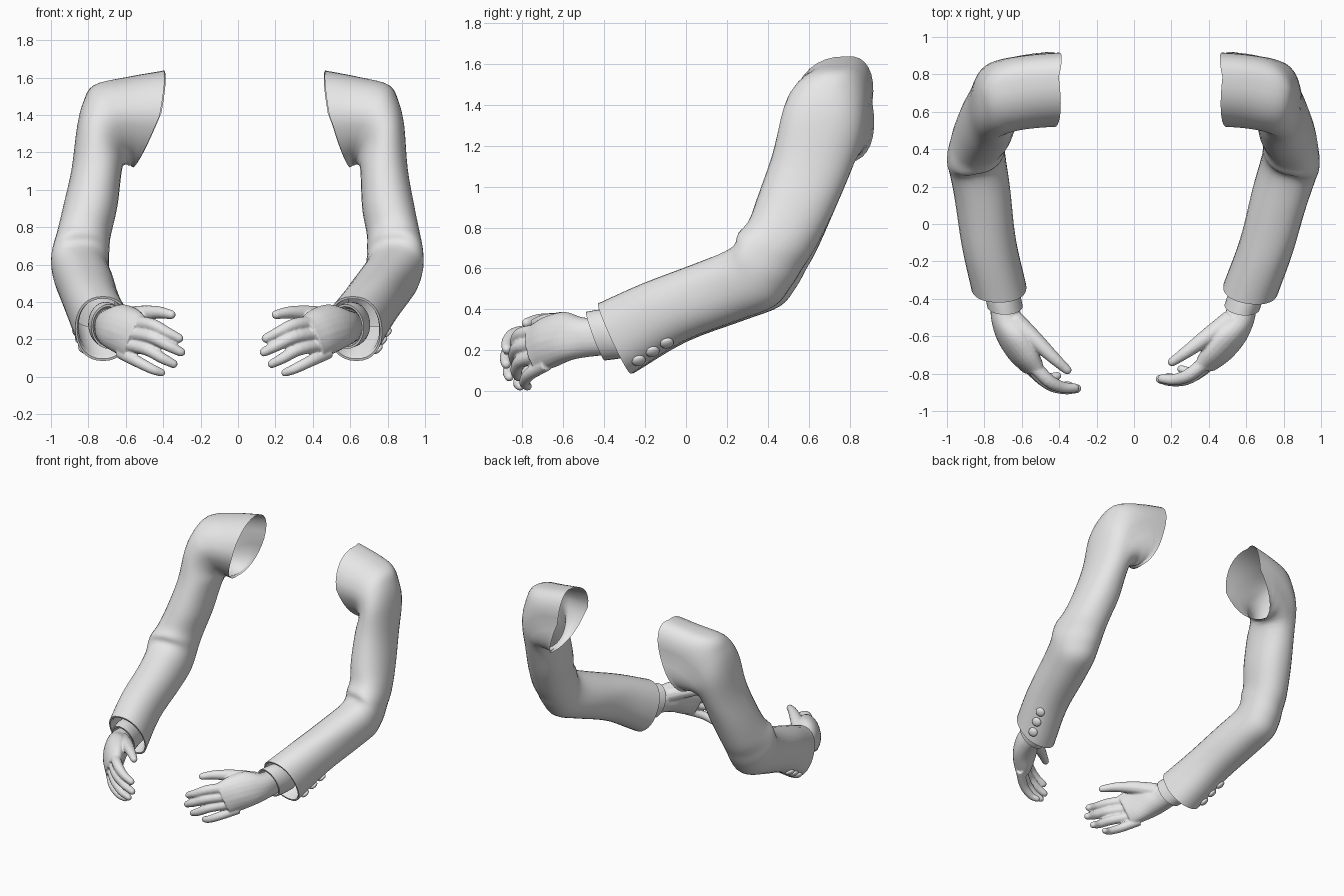
import bpy, bmesh, math
from mathutils import Vector, Matrix

cube = bpy.data.objects.get("Cube")
if cube:
    bpy.data.objects.remove(cube, do_unlink=True)

grey = bpy.data.materials.new("plain grey")
grey.use_nodes = True
grey.diffuse_color = (0.8, 0.8, 0.8, 1)
grey.node_tree.nodes["Principled BSDF"].inputs["Base Color"].default_value = (0.8, 0.8, 0.8, 1)


def section(front, back, outer, inner, lean=0):
    """Cross-section given by its front and back points (y, z) and its outer and inner x."""
    mid_x = (outer + inner) / 2
    mid_y, mid_z = (front[0] + back[0]) / 2, (front[1] + back[1]) / 2
    return ((mid_x, *front), (mid_x, *back), (outer, mid_y - lean, mid_z), (inner, mid_y, mid_z))


def spline(points, t):
    """Catmull-Rom interpolation through a list of vectors."""
    i = min(int(t), len(points) - 2)
    f = t - i
    b, c = points[i], points[i + 1]
    a = points[i - 1] if i else b * 2 - c
    d = points[i + 2] if i + 2 < len(points) else c * 2 - b
    return b + (c - a) * (f / 2) + (a * 2 - b * 5 + c * 4 - d) * (f * f / 2) \
        + ((b - c) * 3 + d - a) * (f ** 3 / 2)


def surface(sections, t, angle, power=0.9):
    """Point on a skin drawn through cross-sections."""
    f, b, o, i = (spline([Vector(s[k]) for s in sections], t) for k in range(4))
    centre = (f + b + o + i) / 4
    c, s = math.cos(angle), math.sin(angle)
    u = (f if c > 0 else b) - centre
    v = (o if s > 0 else i) - centre
    return centre + u * abs(c) ** power + v * abs(s) ** power


def skin_rings(sections, steps, sides, power=0.9):
    count = (len(sections) - 1) * steps
    return [[surface(sections, k / steps, math.tau * j / sides, power) for j in range(sides)]
            for k in range(count + 1)]


def shrunk(ring, scale, shift=(0, 0, 0)):
    centre = sum(ring, Vector()) / len(ring)
    return [centre + (p - centre) * scale + Vector(shift) for p in ring]


def finger_rings(path, radii, sides=12):
    """Tapered round tube with a domed tip."""
    pts = [Vector(p) for p in path]
    rads = [Vector((r, 0, 0)) for r in radii]
    last = len(pts) - 1
    rings = []
    for t in [last * k / 12 for k in range(13)]:
        p = spline(pts, t)
        axis = (spline(pts, min(t + 0.05, last)) - spline(pts, max(t - 0.05, 0))).normalized()
        turn = axis.to_track_quat('Z', 'Y')
        r = spline(rads, t).x
        domes = [(0, 1)] if t < last else [(math.sin(a), math.cos(a)) for a in (0, 0.5, 1, 1.35)]
        for rise, width in domes:
            rings.append([p + axis * r * rise + turn @ Vector((math.cos(math.tau * j / sides),
                          math.sin(math.tau * j / sides), 0)) * r * width for j in range(sides)])
    return rings


def loft(bm, rings, closed=False):
    rows = [[bm.verts.new(p) for p in ring] for ring in rings]
    n = len(rows[0])
    for lower, upper in zip(rows, rows[1:]):
        for j in range(n):
            bm.faces.new((lower[j], lower[(j + 1) % n], upper[(j + 1) % n], upper[j]))
    if closed:
        bm.faces.new(rows[0])
        bm.faces.new(rows[-1])


def pose(p, side):
    """The right arm is a plain mirror; the left forearm swings further inward."""
    if side < 0:
        return Vector((-p.x, p.y, p.z))
    swing = max(0, min(1, (0.85 - p.z) / 0.35))
    lift = max(0, min(1, (p.z - 0.65) / 0.7))
    slide = lift * (0.035 + 0.09 * (0.8 - p.x))
    pivot = Vector((0.845, 0.35, 0))
    p = pivot + Matrix.Rotation(-math.radians(7.5) * swing, 3, 'Z') @ (p - pivot)
    return p + Vector((slide - 0.01 * swing, -0.03 * swing, 0))


def finish(bm, name, side, crease=50):
    for v in bm.verts:
        v.co = pose(v.co, side)
    bmesh.ops.recalc_face_normals(bm, faces=bm.faces[:])
    mesh = bpy.data.meshes.new(name)
    bm.to_mesh(mesh)
    bm.free()
    mesh.materials.append(grey)
    obj = bpy.data.objects.new(name, mesh)
    bpy.context.collection.objects.link(obj)
    bpy.ops.object.select_all(action='DESELECT')
    obj.select_set(True)
    bpy.context.view_layer.objects.active = obj
    bpy.ops.object.shade_smooth_by_angle(angle=math.radians(crease))
    return obj


# Sleeve, from the wrist opening over the elbow to the shoulder opening
sleeve = [
    section((-.42, .43), (-.26, .085), .87, .575),
    section((-.2, .525), (0, .24), .922, .63),
    section((.05, .62), (.28, .345), .962, .66),
    section((.21, .685), (.46, .415), .988, .685, .04),
    section((.262, .725), (.54, .51), 1, .69, .06),
    section((.27, .775), (.59, .6), .99, .687, .05),
    section((.307, .83), (.64, .69), .97, .68, .02),
    section((.35, .95), (.72, .87), .935, .645),
    section((.42, 1.15), (.805, 1.07), .89, .62),
    ((.73, .46, 1.31), (.74, .86, 1.22), (.86, .67, 1.34), (.6, .7, 1.14)),
    ((.67, .487, 1.39), (.67, .885, 1.32), (.827, .71, 1.47), (.585, .75, 1.13)),
    ((.59, .505, 1.4), (.57, .9, 1.38), (.77, .74, 1.56), (.575, .78, 1.13)),
    ((.5, .515, 1.4), (.49, .907, 1.4), (.6, .77, 1.602), (.57, .79, 1.125)),
    ((.418, .52, 1.4), (.41, .912, 1.41), (.402, .785, 1.637), (.56, .8, 1.12)),
]
# Shirt cuff
cuff = [
    section((-.33, .4), (-.25, .17), .8, .62),
    section((-.41, .4), (-.32, .16), .8, .61),
    section((-.485, .388), (-.395, .15), .785, .595),
]
# Palm, from the wrist to the knuckles
palm = [
    section((-.36, .355), (-.34, .18), .765, .625),
    ((.685, -.5, .36), (.69, -.47, .168), (.765, -.5, .265), (.605, -.48, .265)),
    ((.62, -.6, .388), (.67, -.57, .15), (.73, -.62, .26), (.565, -.56, .26)),
    ((.55, -.7, .365), (.62, -.66, .115), (.665, -.725, .24), (.535, -.65, .23)),
    ((.5, -.78, .32), (.59, -.73, .1), (.585, -.8, .21), (.51, -.72, .205)),
]
# Finger joints from root to tip
fingers = [
    ((.55, -.74, .29), (.46, -.835, .277), (.385, -.872, .24), (.316, -.877, .206)),
    ((.57, -.74, .23), (.463, -.848, .213), (.375, -.88, .168), (.306, -.88, .133)),
    ((.6, -.72, .175), (.487, -.833, .147), (.405, -.868, .1), (.346, -.865, .07)),
    ((.63, -.69, .13), (.54, -.785, .083), (.46, -.82, .042), (.41, -.812, .023)),
]
finger_radii = (.038, .036, .031, .025)
thumb = ((.64, -.52, .305), (.53, -.62, .335), (.43, -.715, .345), (.358, -.78, .333))

for side, label in ((1, "left"), (-1, "right")):
    # Sleeve with a turned-in hem at the wrist
    bm = bmesh.new()
    rings = skin_rings(sleeve, 4, 32)
    hem = [shrunk(rings[4], .8), shrunk(rings[0], .88, (0, .02, .01)), shrunk(rings[0], .93)]
    loft(bm, hem + rings)
    finish(bm, label + "_sleeve", side)

    # Shirt cuff with a rim
    bm = bmesh.new()
    rings = skin_rings(cuff, 3, 32, 1)
    loft(bm, rings + [shrunk(rings[-1], .9), shrunk(rings[-1], .8, (0, .08, 0))])
    finish(bm, label + "_shirt_cuff", side)

    # Three domed buttons on the lower outer side of the sleeve
    bm = bmesh.new()
    angle = math.radians(145)
    for t in (.25, .53, .81):
        p = surface(sleeve, t, angle)
        along = surface(sleeve, t + .05, angle) - p
        around = surface(sleeve, t, angle + .05) - p
        normal = along.cross(around).normalized()
        if normal.x < 0:
            normal = -normal
        place = Matrix.Translation(p + normal * .005) @ normal.to_track_quat('Z', 'Y').to_matrix().to_4x4()
        bmesh.ops.create_uvsphere(bm, u_segments=16, v_segments=8, radius=.034,
                                  matrix=place @ Matrix.Diagonal((1, 1, .5, 1)))
    finish(bm, label + "_buttons", side)

    # Hand: palm, thumb and fingers fused into one smooth skin
    bm = bmesh.new()
    loft(bm, skin_rings(palm, 4, 24), True)
    loft(bm, finger_rings(thumb, (.058, .046, .034, .025)), True)
    for k, path in enumerate(fingers):
        size = (1, 1, .95, .87)[k]
        loft(bm, finger_rings(path, [r * size for r in finger_radii]), True)
    hand = finish(bm, label + "_hand", side, 180)
    fuse = hand.modifiers.new("fuse", 'REMESH')
    fuse.mode = 'VOXEL'
    fuse.voxel_size = .007
    fuse.use_smooth_shade = True
    relax = hand.modifiers.new("relax", 'SMOOTH')
    relax.factor = .5
    relax.iterations = 3
